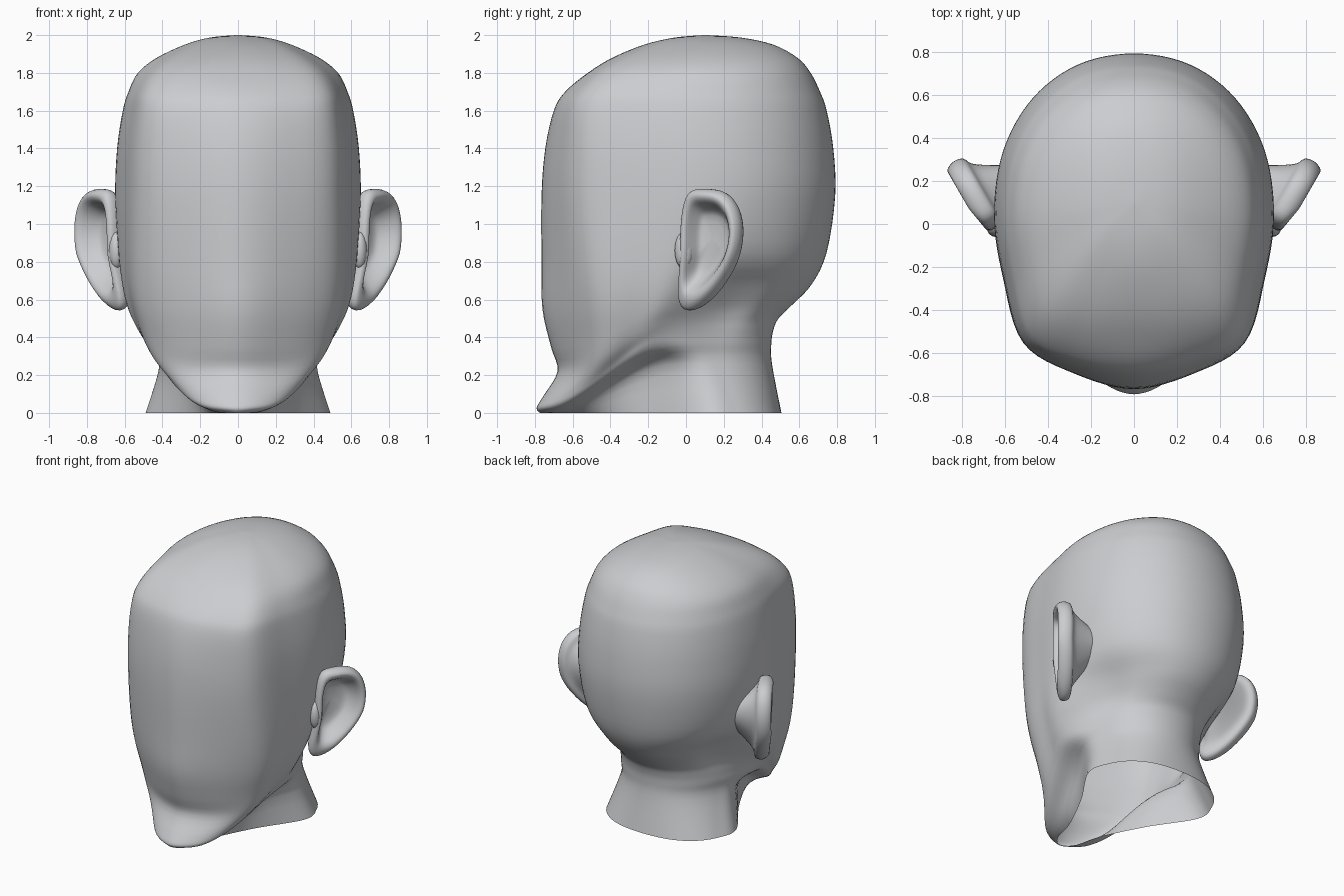
import bpy, bmesh, math
from mathutils import Vector

if "Cube" in bpy.data.objects:
    bpy.data.objects.remove(bpy.data.objects["Cube"])

skin = bpy.data.materials.new("light grey")
skin.diffuse_color = (0.60, 0.61, 0.63, 1)
skin.use_nodes = True
skin.node_tree.nodes["Principled BSDF"].inputs["Base Color"].default_value = skin.diffuse_color


def catmull(pts, sub, closed):
    """Smooth curve of vectors that passes through every given point."""
    n = len(pts)
    out = []
    for i in range(n if closed else n - 1):
        ids = (i - 1, i, i + 1, i + 2)
        a, b, c, d = [pts[k % n] if closed else pts[min(max(k, 0), n - 1)] for k in ids]
        for j in range(sub):
            t = j / sub
            out.append(b + (c - a) * (t / 2)
                       + (a * 2 - b * 5 + c * 4 - d) * (t * t / 2)
                       + (b * 3 - a - c * 3 + d) * (t ** 3 / 2))
    if not closed:
        out.append(pts[-1].copy())
    return out


def loft(name, rings, sub, cap_start=False, cap_end=False):
    """Skin a stack of equal rings, smoothed from ring to ring."""
    columns = [catmull(list(col), sub, False) for col in zip(*rings)]
    rows = list(zip(*columns))
    bm = bmesh.new()
    verts = [[bm.verts.new(p) for p in row] for row in rows]
    n = len(rings[0])
    for r0, r1 in zip(verts, verts[1:]):
        for i in range(n):
            k = (i + 1) % n
            bm.faces.new((r0[i], r0[k], r1[k], r1[i]))
    if cap_start:
        bm.faces.new(verts[0])
    if cap_end:
        bm.faces.new(verts[-1])
    bmesh.ops.recalc_face_normals(bm, faces=bm.faces)
    for f in bm.faces:
        f.smooth = True
    me = bpy.data.meshes.new(name)
    bm.to_mesh(me)
    bm.free()
    me.materials.append(skin)
    ob = bpy.data.objects.new(name, me)
    bpy.context.collection.objects.link(ob)
    return ob


def mirror(ob):
    ob.modifiers.new("mirror", "MIRROR").use_mirror_merge = False


# Head and neck: front height, back height, front y, back y,
# half width, y of the widest point, brow/jaw corner x and y
SECTIONS = [
    (2.00, 2.00, 0.09, 0.11, 0.01, 0.10, 0.006, 0.094),
    (1.987, 1.987, -0.06, 0.29, 0.15, 0.10, 0.115, -0.02),
    (1.95, 1.95, -0.22, 0.46, 0.28, 0.09, 0.215, -0.145),
    (1.88, 1.88, -0.39, 0.59, 0.43, 0.08, 0.33, -0.30),
    (1.80, 1.80, -0.52, 0.66, 0.53, 0.06, 0.415, -0.415),
    (1.70, 1.70, -0.64, 0.71, 0.58, 0.05, 0.47, -0.50),
    (1.60, 1.60, -0.70, 0.745, 0.61, 0.05, 0.49, -0.54),
    (1.40, 1.40, -0.745, 0.78, 0.64, 0.05, 0.51, -0.55),
    (1.15, 1.15, -0.765, 0.79, 0.65, 0.04, 0.515, -0.55),
    (0.80, 0.85, -0.765, 0.745, 0.632, 0.00, 0.52, -0.52),
    (0.55, 0.68, -0.76, 0.665, 0.605, -0.05, 0.51, -0.49),
    (0.35, 0.57, -0.715, 0.56, 0.575, -0.09, 0.47, -0.47),
    (0.22, 0.50, -0.68, 0.49, 0.54, -0.11, 0.42, -0.48),
    (0.09, 0.44, -0.755, 0.463, 0.51, -0.12, 0.35, -0.51),
    (0.03, 0.37, -0.79, 0.452, 0.48, -0.11, 0.28, -0.56),
    (0.005, 0.26, -0.78, 0.455, 0.41, 0.02, 0.20, -0.54),
    (0.00, 0.00, -0.77, 0.505, 0.48, 0.10, 0.13, -0.52),
]


def head_ring(zf, zb, yf, yb, w, yd, cx, cy):
    k = w / 0.65
    chin = 0.025 if zf < 0.1 else 0.0
    side = 0.025 * k if zb > 0.35 else -0.02
    half = [(0, yf), (cx / 2 + 0.02 * k, (yf + cy) / 2 - 0.037 * k - chin), (cx, cy),
            ((cx + w) / 2 + side, (cy + yd) / 2), (w, yd)]
    # the nape is narrower than the jaw
    wb = w
    if zb > 0.3:
        s = min(max((0.95 - zb) / 0.45, 0), 1)
        wb = w + (0.42 - w) * s * s * (3 - 2 * s)
    power = 0.85 if zb < 0.2 else 0.94
    y0 = max(yd, -0.02)
    for a in (22, 45, 68):
        a = math.radians(a)
        half.append((wb * math.cos(a) ** power, y0 + (yb - y0) * math.sin(a) ** power))
    half.append((0, yb))
    pts = [Vector((x, y, 0)) for x, y in half]
    pts += [Vector((-x, y, 0)) for x, y in half[-2:0:-1]]
    ring = catmull(pts, 6, True)
    for p in ring:      # the lower sections rise along the jaw towards the ear
        start = yf + 0.04
        u = min(max((p.y - start) / (-0.05 - start), 0), 1)
        p.z = zf + (zb - zf) * u * u * (3 - 2 * u)
    return ring


loft("head_and_neck", [head_ring(*s) for s in SECTIONS], 4, cap_start=True)

# Ear: outline (distance from the head, height) and a rolled rim section
OUTLINE = [(0.0, 0.62), (0.04, 0.555), (0.13, 0.57), (0.24, 0.66), (0.335, 0.80),
           (0.37, 0.95), (0.345, 1.08), (0.27, 1.16), (0.15, 1.18), (0.06, 1.155),
           (0.02, 1.03), (0.01, 0.8)]
RIM = [(0.05, -0.085), (0.45, -0.075), (0.62, -0.035), (0.78, 0.025), (0.92, 0.035),
       (1.02, -0.005), (0.98, -0.055), (0.78, -0.08), (0.55, -0.15), (0.30, -0.24)]
curve = catmull([Vector((s, z, 0)) for s, z in OUTLINE], 4, True)
mid = Vector((0.16, 0.93, 0))
outward, facing = Vector((0.5, 0.866, 0)), Vector((0.866, -0.5, 0))
ear_rings = []
for r, depth in RIM:
    ring = []
    for c in curve:
        q = mid + (c - mid) * r
        d = depth * (0.3 + 0.7 * min(max(q.x / 0.15, 0), 1)) if depth > 0 else depth
        root = Vector((0.66 - 0.15 * max(0.85 - q.y, 0), -0.04, q.y))
        ring.append(root + outward * q.x + facing * d)
    ear_rings.append(ring)
mirror(loft("ears", ear_rings, 3, cap_start=True, cap_end=True))

# Small flap in front of the ear opening
flap = []
for i in range(9):
    a = math.pi * (i + 0.05) / 8.1
    flap.append([Vector((0.645 + 0.04 * math.sin(a) * math.cos(b),
                         -0.01 + 0.05 * math.sin(a) * math.sin(b),
                         0.86 + 0.1 * math.cos(a)))
                 for b in [math.tau * j / 16 for j in range(16)]])
mirror(loft("ear_flaps", flap, 1, cap_start=True, cap_end=True))
